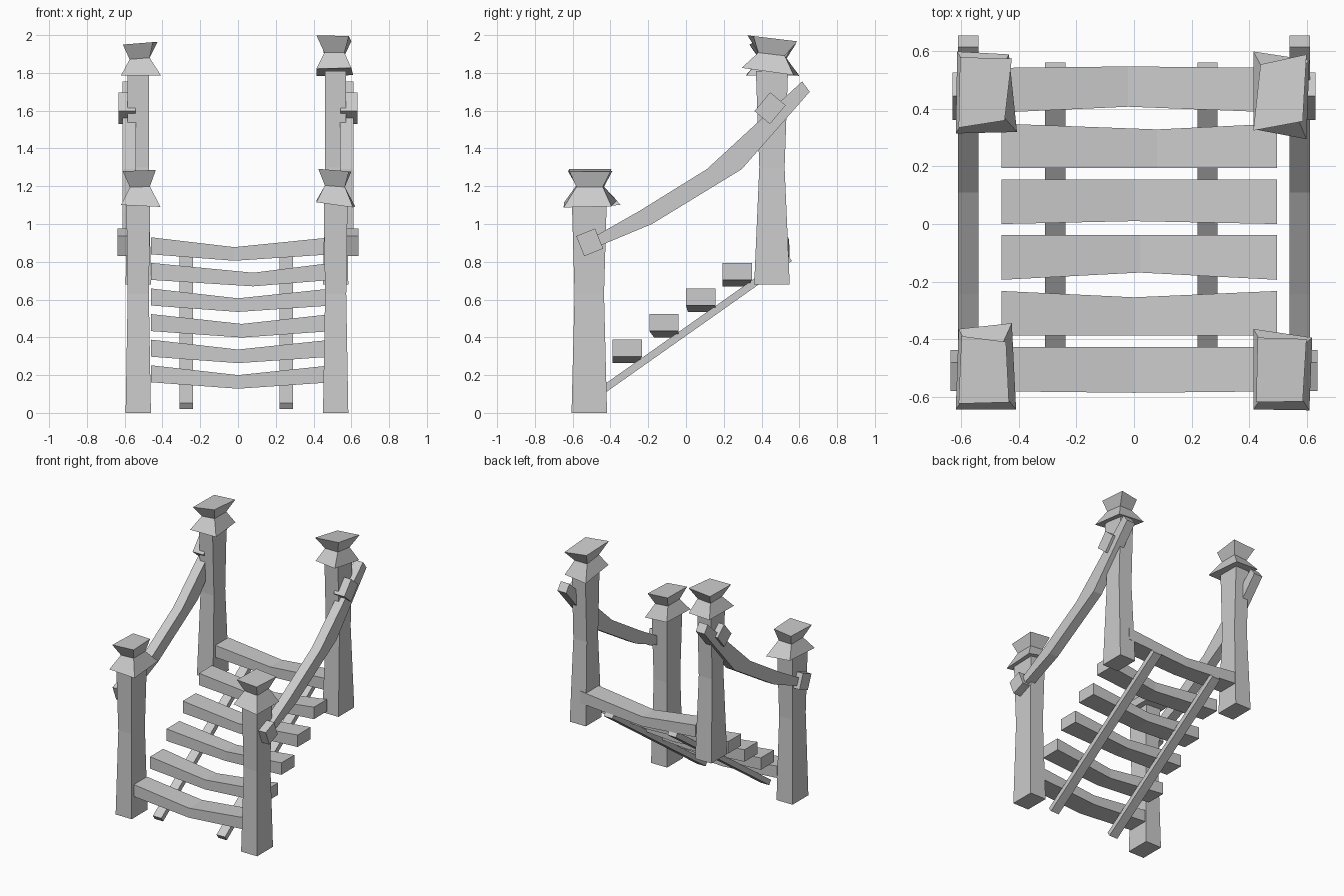
import bpy, bmesh, math
from mathutils import Vector, Matrix

default = bpy.data.objects.get("Cube")
if default:
    bpy.data.objects.remove(default, do_unlink=True)

GREY = (0.6, 0.6, 0.6, 1)
grey = bpy.data.materials.new("plain_grey")
grey.use_nodes = True
grey.diffuse_color = GREY
grey.node_tree.nodes["Principled BSDF"].inputs["Base Color"].default_value = GREY


def finish(name, bm):
    """Turn a bmesh into a flat-shaded grey object."""
    bmesh.ops.recalc_face_normals(bm, faces=bm.faces)
    mesh = bpy.data.meshes.new(name)
    bm.to_mesh(mesh)
    bm.free()
    mesh.materials.append(grey)
    obj = bpy.data.objects.new(name, mesh)
    bpy.context.collection.objects.link(obj)
    return obj


def loft(name, rings):
    """Skin a chain of four-cornered cross-sections and close both ends."""
    bm = bmesh.new()
    loops = [[bm.verts.new(p) for p in ring] for ring in rings]
    for a, b in zip(loops, loops[1:]):
        for i in range(4):
            j = (i + 1) % 4
            bm.faces.new((a[i], a[j], b[j], b[i]))
    bm.faces.new(loops[0])
    bm.faces.new(loops[-1])
    return finish(name, bm)


def rect(cx, cy, hx, hy):
    return [(cx - hx, cy + hy), (cx + hx, cy + hy), (cx + hx, cy - hy), (cx - hx, cy - hy)]


def level(corners, z, lean=(0, 0)):
    """Lift plan corners to height z, tilted about their centre."""
    cx = sum(c[0] for c in corners) / 4
    cy = sum(c[1] for c in corners) / 4
    return [(x, y, z + lean[0] * (x - cx) + lean[1] * (y - cy)) for x, y in corners]


# Waisted posts
def post(name, cx, cy, base, waist, top, waist_y, top_x, top_y):
    loft(name, [level(rect(cx, cy, 0.067, 0.094), base),
                level(rect(cx, cy, 0.056, waist_y), waist),
                level(rect(cx, cy, top_x, top_y), top)])


for side, x in (("right", -0.528), ("left", 0.517)):
    post("front_post_" + side, x, -0.512, 0, 0.63, 1.11, 0.078, 0.063, 0.092)
    post("back_post_" + side, x, 0.455, 0.68, 1.3, 1.81, 0.067, 0.056, 0.085)


# Crooked hourglass caps: flared foot, narrow neck, flared crown
def cap(name, foot, crown, foot_z, crown_z, foot_lean, crown_lean):
    cx = sum(c[0] for c in foot + crown) / 8
    cy = sum(c[1] for c in foot + crown) / 8
    neck = level(rect(cx, cy, 0.053, 0.07), (foot_z + crown_z) / 2 + 0.005, crown_lean)
    loft(name, [level(foot, foot_z, foot_lean), neck, level(crown, crown_z, crown_lean)])


cap("front_cap_right",
    [(-0.61, -0.365), (-0.425, -0.345), (-0.41, -0.645), (-0.62, -0.645)],
    [(-0.6, -0.39), (-0.445, -0.41), (-0.435, -0.62), (-0.61, -0.625)],
    1.1, 1.283, (-0.05, 0.03), (0.04, 0))
cap("front_cap_left",
    [(0.415, -0.365), (0.62, -0.395), (0.61, -0.648), (0.415, -0.645)],
    [(0.43, -0.395), (0.6, -0.4), (0.587, -0.617), (0.425, -0.62)],
    1.105, 1.285, (-0.14, 0.03), (-0.08, 0))
cap("back_cap_right",
    [(-0.615, 0.6), (-0.435, 0.59), (-0.407, 0.32), (-0.62, 0.315)],
    [(-0.605, 0.58), (-0.425, 0.575), (-0.45, 0.36), (-0.61, 0.335)],
    1.785, 1.957, (0, 0), (0.08, 0))
cap("back_cap_left",
    [(0.415, 0.6), (0.61, 0.57), (0.6, 0.295), (0.415, 0.33)],
    [(0.44, 0.555), (0.6, 0.59), (0.587, 0.357), (0.415, 0.325)],
    1.805, 1.983, (0, -0.14), (0, -0.12))

# Sagging treads: where the bend sits, and how far each edge shifts there
bends = [(0, -0.005, 0), (0, 0, -0.022), (0.02, 0.025, 0),
         (0, 0.01, 0), (0.08, 0, -0.02), (-0.02, 0.02, 0.005)]
for i, (bend, front_shift, back_shift) in enumerate(bends):
    front = -0.582 + 0.194 * i
    back = front + 0.155
    rise = 0.1355 * i

    def section(x, y0, y1, low, high):
        return [(x, y0, low + rise), (x, y1, low + rise),
                (x, y1, high + rise), (x, y0, high + rise)]

    loft(f"tread_{i + 1}", [
        section(-0.46, front, back, 0.162, 0.252),
        section(bend, front + front_shift, back + back_shift, 0.128, 0.2),
        section(0.497, front, back, 0.162, 0.252)])

# Slanted stringers beneath the treads
for side, x in (("right", -0.274), ("left", 0.256)):
    half = Vector((0, -0.011, 0.016))
    rings = []
    for y, z in ((-0.56, 0.037), (0.55, 0.82)):
        mid = Vector((x, y, z))
        wide = Vector((0.035, 0, 0))
        rings.append([mid - wide - half, mid + wide - half,
                      mid + wide + half, mid - wide + half])
    loft("stringer_" + side, rings)

# Bent handrails and the blocks that pin them to the posts
RAIL_TOP = [(-0.5, 0.925), (-0.245, 1.07), (0.11, 1.29), (0.615, 1.755)]
RAIL_UNDER = [(-0.48, 0.875), (-0.18, 1.0), (0.295, 1.29), (0.655, 1.7)]


def block(name, x, y, z, width, depth, angle):
    bm = bmesh.new()
    bmesh.ops.create_cube(bm, size=1, matrix=Matrix.Translation((x, y, z))
                          @ Matrix.Rotation(math.radians(angle), 4, "X")
                          @ Matrix.Diagonal((0.09, width, depth, 1)))
    finish(name, bm)


for side, s in (("right", -1), ("left", 1)):
    loft("handrail_" + side, [
        [(s * 0.54, *top), (s * 0.612, *top), (s * 0.612, *under), (s * 0.54, *under)]
        for top, under in zip(RAIL_TOP, RAIL_UNDER)])
    block("front_rail_block_" + side, s * 0.593, -0.51, 0.903, 0.108, 0.115, 22)
    block("back_rail_block_" + side, s * 0.587, 0.445, 1.613, 0.107, 0.13, -40)
